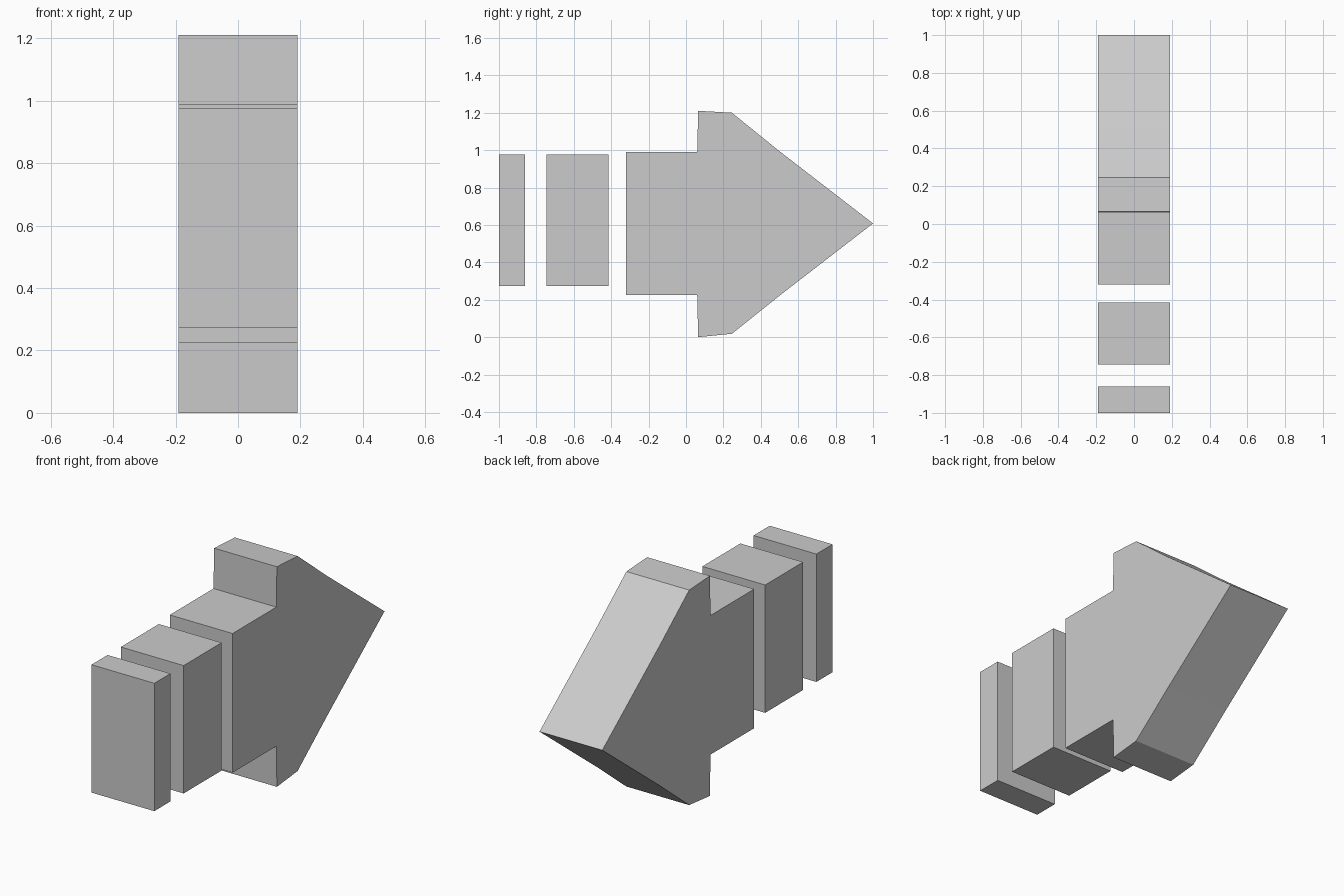
import bpy, bmesh

if "Cube" in bpy.data.objects:
    bpy.data.objects.remove(bpy.data.objects["Cube"])

HALF = 0.191  # half thickness along x


def extrude_profile(name, pts):
    """Closed (y, z) outline extruded across x."""
    bm = bmesh.new()
    face = bm.faces.new([bm.verts.new((-HALF, y, z)) for y, z in pts])
    new = bmesh.ops.extrude_face_region(bm, geom=[face])["geom"]
    verts = [g for g in new if isinstance(g, bmesh.types.BMVert)]
    bmesh.ops.translate(bm, verts=verts, vec=(2 * HALF, 0, 0))
    bmesh.ops.recalc_face_normals(bm, faces=bm.faces)
    mesh = bpy.data.meshes.new(name)
    bm.to_mesh(mesh)
    bm.free()
    obj = bpy.data.objects.new(name, mesh)
    bpy.context.collection.objects.link(obj)
    return obj


# Separate tail blocks
for name, y0, y1 in (("tail_bar_thin", -1.0, -0.86), ("tail_bar_wide", -0.745, -0.415)):
    extrude_profile(name, [(y0, 0.273), (y1, 0.273), (y1, 0.976), (y0, 0.976)])

# Arrow shaft and head in one outline
extrude_profile("arrow", [
    (-0.32, 0.225), (0.06, 0.225), (0.065, 0.0), (0.245, 0.018), (0.50, 0.222),
    (1.0, 0.608),
    (0.50, 0.994), (0.245, 1.20), (0.065, 1.21), (0.06, 0.99), (-0.32, 0.99),
])
